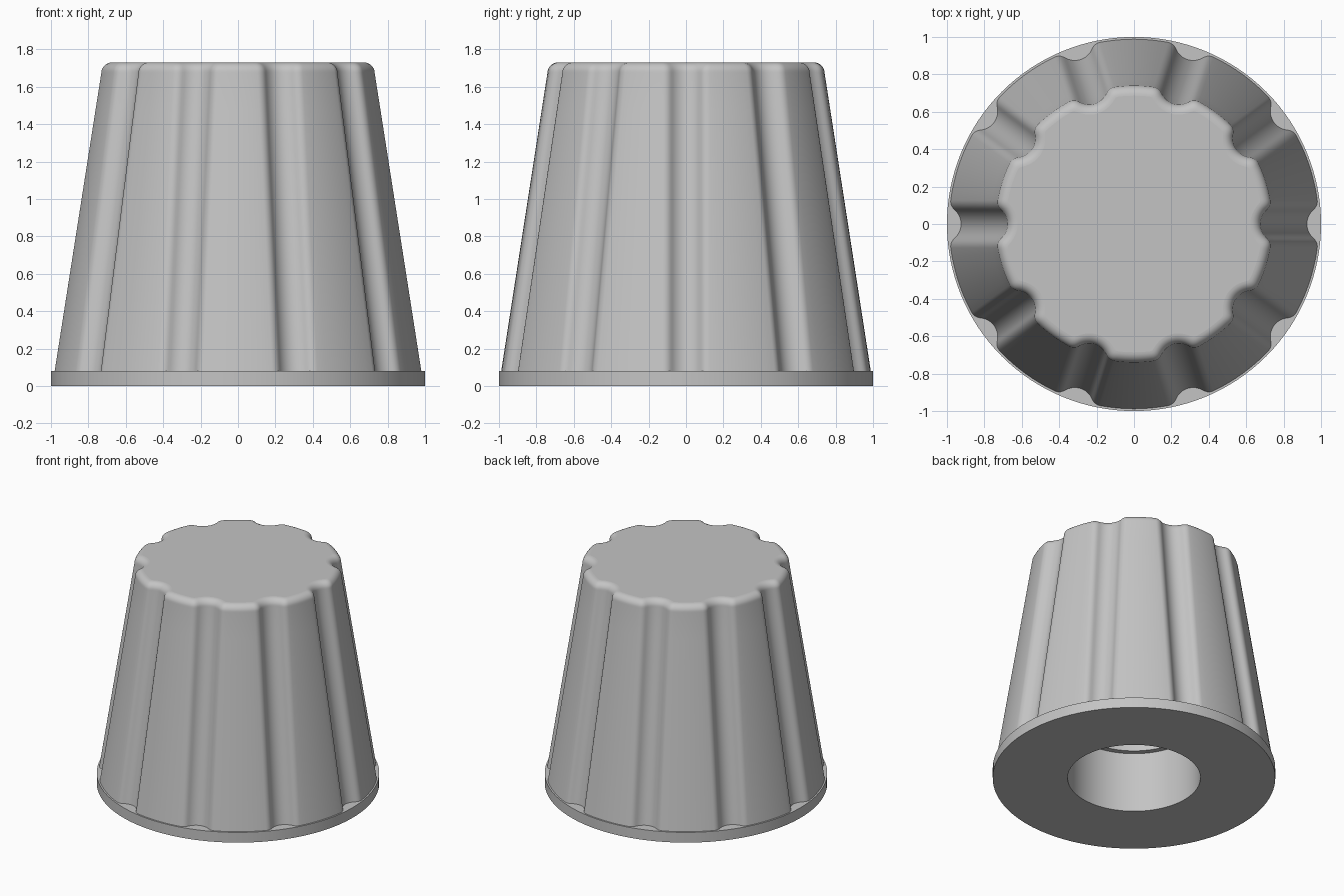
import bpy, bmesh, math

cube = bpy.data.objects.get("Cube")
if cube:
    bpy.data.objects.remove(cube)

grey = bpy.data.materials.new("plain_grey")
grey.use_nodes = True
colour = (0.55, 0.55, 0.55, 1)
grey.diffuse_color = colour
grey.node_tree.nodes["Principled BSDF"].inputs["Base Color"].default_value = colour

FLUTES = 10
STEPS = 14            # samples across half a flute
HOLLOW, LIP = 0.1, 0.06    # concave and convex radii of a flute
TURN = math.radians(53)


def flute_depth(y, widen):
    """Depth of a flute at a distance y from its middle line."""
    hollow, lip = HOLLOW + widen, max(LIP - widen, 0.02)
    if abs(y) < hollow * math.sin(TURN):
        full = (hollow + lip) * (1 - math.cos(TURN))
        return full - hollow + math.sqrt(hollow**2 - y**2)
    rest = (hollow + lip) * math.sin(TURN) - abs(y)
    return lip - math.sqrt(lip**2 - rest**2) if rest > 0 else 0


def fluted_ring(radius, z, widen=0):
    pts = []
    half = (HOLLOW + LIP) * math.sin(TURN) + widen / 2
    for k in range(FLUTES):
        mid = k * math.tau / FLUTES
        for i in range(-STEPS, STEPS + 1):
            y = half * i / STEPS
            a, r = mid + math.asin(y / radius), radius - flute_depth(y, widen)
            pts.append((r * math.cos(a), r * math.sin(a), z))
        # ridge between this flute and the next
        edge = math.asin(half / radius)
        for i in range(1, 8):
            a = mid + edge + (math.tau / FLUTES - 2 * edge) * i / 8
            pts.append((radius * math.cos(a), radius * math.sin(a), z))
    return pts


def round_ring(radius, z, n=128):
    return [(radius * math.cos(math.tau * i / n),
             radius * math.sin(math.tau * i / n), z) for i in range(n)]


def loft(name, rings, cap_first=False, cap_last=False):
    bm = bmesh.new()
    loops = [[bm.verts.new(p) for p in ring] for ring in rings]
    for low, high in zip(loops, loops[1:]):
        for i in range(len(low)):
            j = (i + 1) % len(low)
            bm.faces.new((low[i], low[j], high[j], high[i]))
    caps = []
    if cap_first:
        caps.append(bm.faces.new(loops[0][::-1]))
    if cap_last:
        caps.append(bm.faces.new(loops[-1]))
    bm.faces.index_update()
    cap_ids = [f.index for f in caps]
    mesh = bpy.data.meshes.new(name)
    bm.to_mesh(mesh)
    bm.free()
    mesh.materials.append(grey)
    obj = bpy.data.objects.new(name, mesh)
    bpy.context.collection.objects.link(obj)
    bpy.ops.object.select_all(action="DESELECT")
    obj.select_set(True)
    bpy.context.view_layer.objects.active = obj
    bpy.ops.object.shade_smooth_by_angle(angle=math.radians(35))
    for i in cap_ids:
        mesh.polygons[i].use_smooth = False
    return obj


# Tapered grip with a rounded top edge
BASE, TOP, ROUND = 0.08, 1.73, 0.055
SLOPE = 0.155
shoulder = TOP - ROUND
rings = []
for i in range(9):
    z = BASE + (shoulder - BASE) * i / 8
    rings.append(fluted_ring(0.988 - SLOPE * (z - BASE), z))
shoulder_radius = 0.988 - SLOPE * (shoulder - BASE)
for i in range(1, 9):
    a = math.pi / 2 * i / 8
    inset = ROUND * (1 - math.cos(a))
    rings.append(fluted_ring(shoulder_radius - inset,
                             shoulder + ROUND * math.sin(a), inset * 0.7))
loft("fluted_grip", rings, cap_last=True)

# Base collar with the stepped shaft hole running up inside the grip
profile = [(0.43, 1.3), (0.43, 0.47), (0.47, 0.47), (0.47, 0),
           (1, 0), (1, BASE), (0.86, BASE)]
collar = loft("base_collar", [round_ring(r, z) for r, z in profile])

# End wall of the shaft hole, facing down
loft("hole_end", [round_ring(0.43, 1.3), round_ring(0.2, 1.3)][::-1], cap_first=True)
